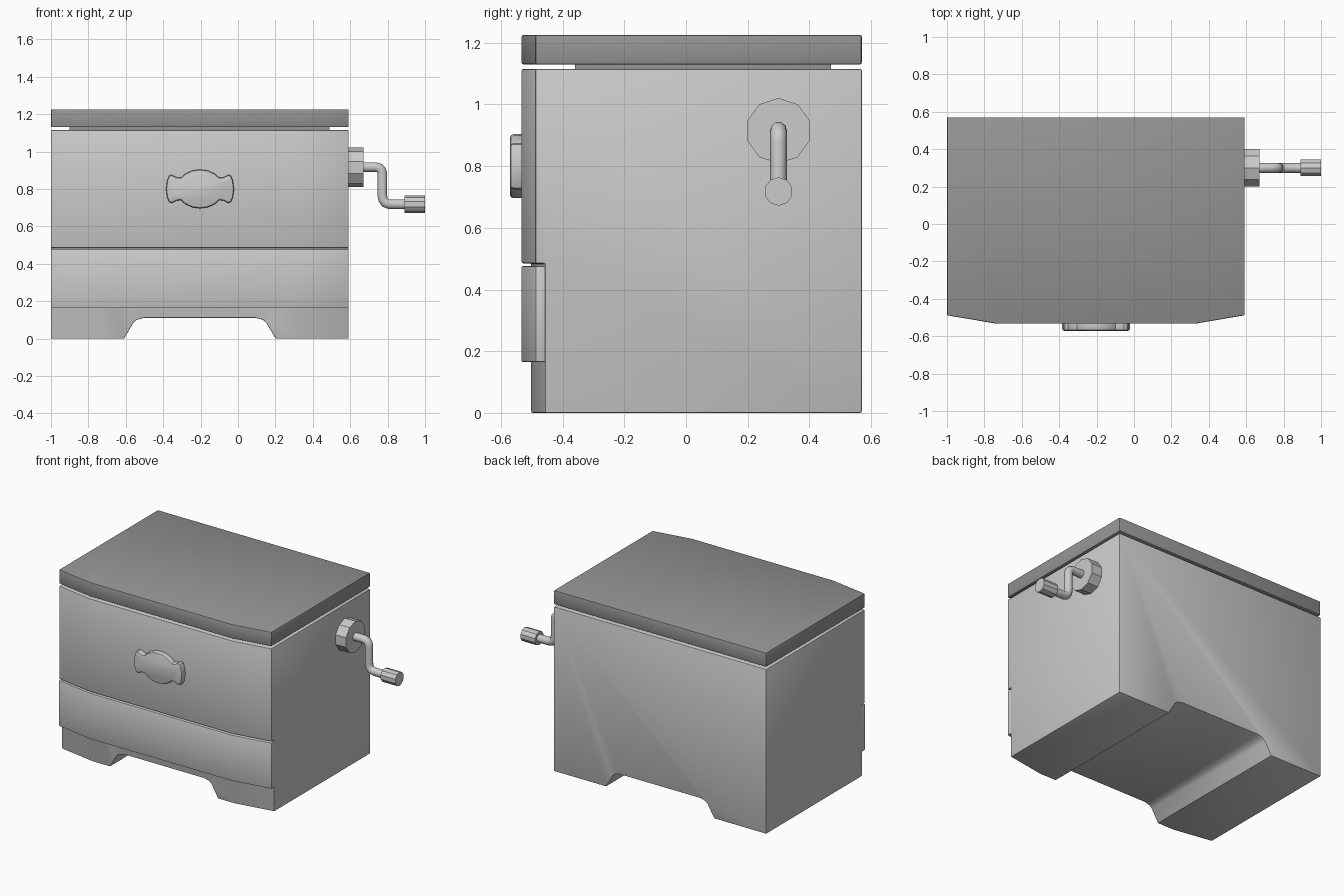
import bpy, bmesh
from math import pi
from mathutils import Matrix

if "Cube" in bpy.data.objects:
    bpy.data.objects.remove(bpy.data.objects["Cube"])

X0, X1 = -1.0, 0.592            # side walls of the box
BACK = 0.57


def finish(ob, bevel=0.0, segments=2, angle=0.5):
    bpy.ops.object.select_all(action='DESELECT')
    bpy.context.view_layer.objects.active = ob
    ob.select_set(True)
    if bevel:
        m = ob.modifiers.new("edge_bevel", 'BEVEL')
        m.width, m.segments = bevel, segments
        m.limit_method, m.angle_limit = 'ANGLE', angle
        bpy.ops.object.modifier_apply(modifier=m.name)
    bpy.ops.object.shade_smooth_by_angle(angle=0.5)


def extrude(name, pts, vec):
    """Extrude a closed outline of 3D points along vec."""
    bm = bmesh.new()
    face = bm.faces.new([bm.verts.new(p) for p in pts])
    new = bmesh.ops.extrude_face_region(bm, geom=[face])["geom"]
    bmesh.ops.translate(bm, vec=vec, verts=[v for v in new if isinstance(v, bmesh.types.BMVert)])
    bmesh.ops.recalc_face_normals(bm, faces=bm.faces)
    me = bpy.data.meshes.new(name)
    bm.to_mesh(me)
    bm.free()
    ob = bpy.data.objects.new(name, me)
    bpy.context.collection.objects.link(ob)
    return ob


def bowed(corner_y, mid_y):
    """Three-segment bowed front, left to right."""
    return [(X0, corner_y), (-0.735, mid_y), (0.327, mid_y), (X1, corner_y)]


def bowed_block(name, corner_y, mid_y, back_y, z0, z1):
    plan = bowed(corner_y, mid_y) + [(X1, back_y), (X0, back_y)]
    return extrude(name, [(x, y, z0) for x, y in plan], (0, 0, z1 - z0))


def cut(ob, cutter):
    m = ob.modifiers.new("cut", 'BOOLEAN')
    m.operation, m.solver, m.object = 'DIFFERENCE', 'EXACT', cutter
    bpy.context.view_layer.objects.active = ob
    bpy.ops.object.modifier_apply(modifier=m.name)
    bpy.data.objects.remove(cutter)


def cylinder_x(name, x0, x1, y, z, r, sides):
    """Cylinder along x with one corner pointing up."""
    bm = bmesh.new()
    bmesh.ops.create_cone(bm, cap_ends=True, segments=sides, radius1=r, radius2=r, depth=x1 - x0,
                          matrix=Matrix.Translation(((x0 + x1) / 2, y, z))
                          @ Matrix.Rotation(pi / 2, 4, 'Y') @ Matrix.Rotation(pi / 2, 4, 'Z')
                          @ Matrix.Rotation(pi / 2, 4, 'Z'))
    zmax = max(v.co.z for v in bm.verts)
    if zmax < z + r * 0.99:       # keep a corner on top
        bmesh.ops.rotate(bm, verts=bm.verts, cent=(0, y, z), matrix=Matrix.Rotation(pi / sides, 3, 'X'))
    me = bpy.data.meshes.new(name)
    bm.to_mesh(me)
    bm.free()
    ob = bpy.data.objects.new(name, me)
    bpy.context.collection.objects.link(ob)
    finish(ob)
    return ob


# Box body: full block, set back below the upper front, arched between the feet
body = bowed_block("box_body", -0.488, -0.533, BACK, 0, 1.115)
recess = [(X0 - 0.1, -0.455)] + [(-0.735, -0.502), (0.327, -0.502)] + [(X1 + 0.1, -0.455)]
recess[0:1] = [(X0 - 0.1, -0.457), (X0, -0.457)]
recess[-1:] = [(X1, -0.457), (X1 + 0.1, -0.457)]
recess += [(X1 + 0.1, -0.7), (X0 - 0.1, -0.7)]
cut(body, extrude("recess_cutter", [(x, y, -0.1) for x, y in recess], (0, 0, 0.585)))
half_arch = [(0.405, -0.1), (0.405, 0), (0.355, 0.085), (0.338, 0.1), (0.3, 0.11)]
arch = half_arch + [(-x, z) for x, z in reversed(half_arch)]
cut(body, extrude("arch_cutter", [(x - 0.204, -1, z) for x, z in arch], (0, 2, 0)))
finish(body, 0.005)

# Drawer front
drawer = bowed_block("drawer_front", -0.488, -0.533, -0.456, 0.165, 0.476)
finish(drawer, 0.004)

# Dark lid with the spacer under it
dark = bpy.data.materials.new("dark_lid")
dark.diffuse_color = (0.3, 0.3, 0.3, 1)
dark.use_nodes = True
dark.node_tree.nodes["Principled BSDF"].inputs["Base Color"].default_value = dark.diffuse_color
lid = bowed_block("lid", -0.488, -0.533, BACK, 1.13, 1.226)
finish(lid, 0.006)
spacer = extrude("lid_spacer", [(-0.9, -0.36, 1.1), (0.49, -0.36, 1.1), (0.49, 0.47, 1.1), (-0.9, 0.47, 1.1)],
                 (0, 0, 0.035))
for ob in (lid, spacer):
    ob.data.materials.append(dark)

# Front plaque: one quarter outline mirrored both ways
q = [(0, .104), (.04, .099), (.078, .082), (.103, .06), (.125, .062), (.15, .075), (.165, .071), (.176, .045), (.182, 0)]
right = q + [(x, -z) for x, z in reversed(q[:-1])]
outline = right + [(-x, z) for x, z in reversed(right[1:-1])]
plaque = extrude("front_plaque", [(x - 0.203, -0.571, z + 0.8) for x, z in outline], (0, 0.06, 0))
finish(plaque, 0.012, 2, 1.2)

# Crank: hub, bent rod and grip
cylinder_x("crank_hub", X1 - 0.01, 0.67, 0.3, 0.915, 0.106, 10)
path = [(0.65, 0.917), (0.735, 0.917), (0.757, 0.911), (0.768, 0.898), (0.772, 0.877),
        (0.772, 0.763), (0.776, 0.742), (0.787, 0.726), (0.81, 0.718), (0.9, 0.718)]
cu = bpy.data.curves.new("crank_rod", 'CURVE')
cu.dimensions = '3D'
cu.bevel_depth, cu.bevel_resolution = 0.027, 3
sp = cu.splines.new('POLY')
sp.points.add(len(path) - 1)
for p, (x, z) in zip(sp.points, path):
    p.co = (x, 0.3, z, 1)
sp.use_smooth = True
bpy.context.collection.objects.link(bpy.data.objects.new("crank_rod", cu))
cylinder_x("crank_grip", 0.89, 1.0, 0.3, 0.718, 0.046, 10)
